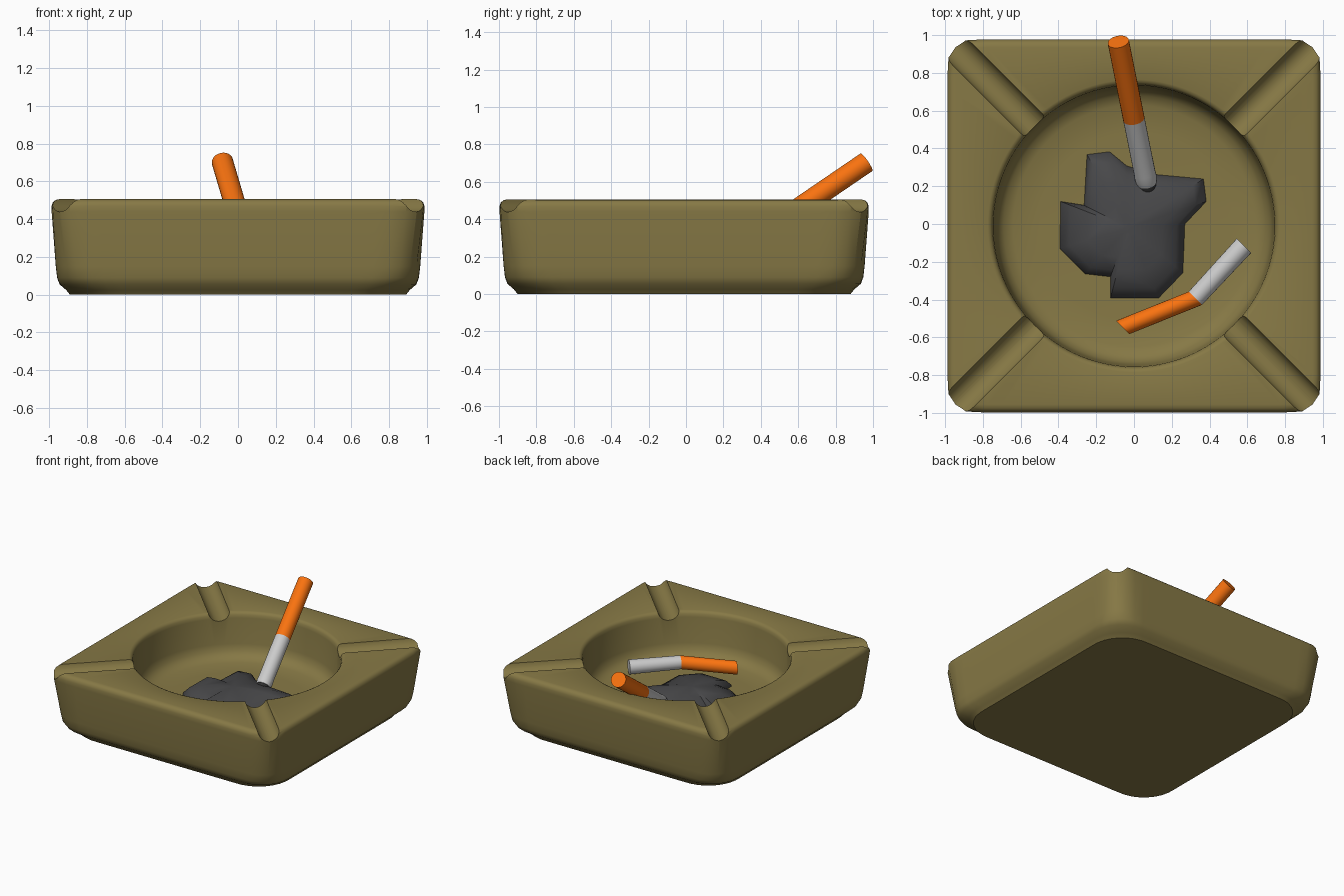
import bpy, bmesh
from math import sin, cos, pi, sqrt, radians
from mathutils import Vector

if "Cube" in bpy.data.objects:
    bpy.data.objects.remove(bpy.data.objects["Cube"])


def material(name, rgb):
    m = bpy.data.materials.new(name)
    m.diffuse_color = (*rgb, 1)
    m.use_nodes = True
    m.node_tree.nodes["Principled BSDF"].inputs["Base Color"].default_value = m.diffuse_color
    return m


OLIVE = material("olive", (0.24, 0.19, 0.06))
ORANGE = material("orange", (0.95, 0.17, 0.005))
ASH = material("ash_grey", (0.065, 0.065, 0.068))
BURNT = material("burnt", (0.03, 0.03, 0.03))


def select(ob):
    bpy.ops.object.select_all(action='DESELECT')
    bpy.context.view_layer.objects.active = ob
    ob.select_set(True)


def smooth(ob, angle=35):
    select(ob)
    bpy.ops.object.shade_smooth_by_angle(angle=radians(angle))


def loft(name, rings, mat=None):
    """Skin a list of equal-length point rings and close both ends."""
    bm = bmesh.new()
    rows = [[bm.verts.new(p) for p in ring] for ring in rings]
    n = len(rows[0])
    for a, b in zip(rows, rows[1:]):
        for i in range(n):
            j = (i + 1) % n
            bm.faces.new((a[i], a[j], b[j], b[i]))
    bm.faces.new(rows[0])
    bm.faces.new(rows[-1])
    bmesh.ops.recalc_face_normals(bm, faces=bm.faces)
    me = bpy.data.meshes.new(name)
    bm.to_mesh(me)
    bm.free()
    ob = bpy.data.objects.new(name, me)
    bpy.context.collection.objects.link(ob)
    if mat:
        me.materials.append(mat)
    return ob


def rounded_square(h, r, z, n=128):
    pts = []
    for i in range(n):
        t = 2 * pi * i / n
        c, s = cos(t), sin(t)
        u, v = max(abs(c), abs(s)), min(abs(c), abs(s))
        k = h - r
        d = h / u
        if h * v / u > k:
            b = k * (u + v)
            d = b + sqrt(max(0, b * b - 2 * k * k + r * r))
        pts.append((d * c, d * s - 0.01, z))
    return pts


# Tray: outer wall as rounded squares, then the round well
outer = [(0.89, 0.26, 0), (0.91, 0.25, 0.025), (0.945, 0.22, 0.055),
         (0.958, 0.20, 0.09), (0.965, 0.19, 0.15), (0.987, 0.14, 0.44),
         (0.987, 0.13, 0.47), (0.98, 0.125, 0.49), (0.965, 0.115, 0.502),
         (0.945, 0.10, 0.506)]
well = [(0.775, 0.504), (0.76, 0.498), (0.75, 0.484), (0.745, 0.46),
        (0.735, 0.26), (0.72, 0.21), (0.69, 0.175), (0.64, 0.155),
        (0.5, 0.147), (0.2, 0.142)]
rings = [rounded_square(*o) for o in outer]
rings += [rounded_square(r, r, z) for r, z in well]
tray = loft("tray", rings, OLIVE)

# Cigarette rests cut along the diagonals
for i in range(4):
    a = pi / 4 + i * pi / 2
    bpy.ops.mesh.primitive_cylinder_add(
        vertices=40, radius=0.079, depth=0.9, rotation=(0, pi / 2, a),
        location=(1.07 * cos(a), 1.07 * sin(a) - 0.01, 0.518))
    cutter = bpy.context.object
    cutter.hide_render = True
    mod = tray.modifiers.new("rest", 'BOOLEAN')
    mod.operation, mod.solver, mod.object = 'DIFFERENCE', 'EXACT', cutter
    select(tray)
    bpy.ops.object.modifier_apply(modifier=mod.name)
    bpy.data.objects.remove(cutter)
smooth(tray)


def tube(name, sections, u, v, mat=None, n=24):
    """Round tube through (centre, radius) sections lying in plane u, v."""
    rings = [[Vector(c) + r * (cos(2 * pi * i / n) * u + sin(2 * pi * i / n) * v)
              for i in range(n)] for c, r in sections]
    smooth(loft(name, rings, mat), 40)


# Leaning cigarette: filter, paper, burnt tip
top, low = Vector((-0.083, 0.965, 0.705)), Vector((0.072, 0.195, 0.18))
axis = (low - top).normalized()
u = axis.cross(Vector((0, 0, 1))).normalized()
v = axis.cross(u)


def at(f):
    return top.lerp(low, f)


R = 0.057
tube("cigarette_filter", [(at(0), R), (at(0.53), R)], u, v, ORANGE)
tube("cigarette_paper", [(at(0.53), R), (at(0.9), R), (at(0.93), R + 0.002),
                         (at(0.97), R - 0.003)], u, v)
tube("cigarette_tip", [(at(0.96), 0.05), (at(1.0), 0.054), (at(1.04), 0.05)],
     u, v, BURNT)

# Bent butt with slanted ends
slant, up = Vector((0.71, -0.7, 0)), Vector((0, 0, 1))
tail, bend, end = (-0.06, -0.548, 0.215), (0.325, -0.393, 0.215), (0.582, -0.115, 0.215)
tube("butt_filter", [(tail, 0.05), (bend, 0.05)], slant, up, ORANGE)
tube("butt_paper", [(bend, 0.05), (end, 0.054)], slant, up)

# Ash heap: ragged outline drawn in towards a low mound
outline = [(-0.25, 0.37), (-0.13, 0.385), (-0.04, 0.31), (0.09, 0.265),
           (0.37, 0.24), (0.385, 0.12), (0.27, 0.0), (0.26, -0.26),
           (0.13, -0.395), (-0.125, -0.395), (-0.125, -0.28), (-0.26, -0.265),
           (-0.395, -0.13), (-0.39, 0.12), (-0.265, 0.10)]
cx, cy = -0.03, -0.02
steps = [(1.0, 0.14), (0.98, 0.16), (0.86, 0.205), (0.6, 0.235),
         (0.3, 0.255), (0.08, 0.26)]
heap = loft("ash_heap", [[(cx + (x - cx) * k, cy + (y - cy) * k, z)
                          for x, y in outline] for k, z in steps], ASH)
smooth(heap, 40)
